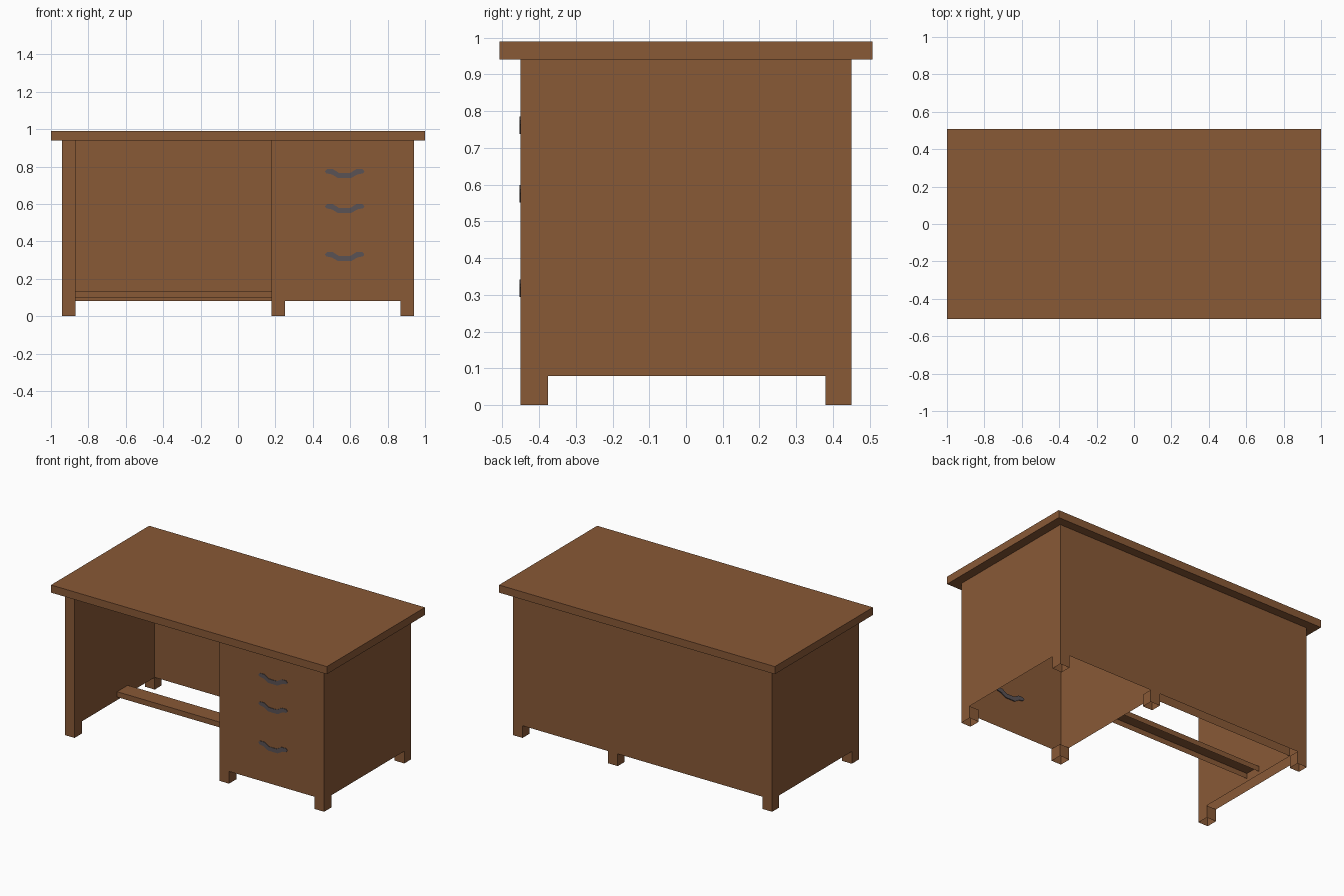
import bpy
import bmesh

if "Cube" in bpy.data.objects:
    bpy.data.objects.remove(bpy.data.objects["Cube"])


def material(name, rgb):
    m = bpy.data.materials.new(name)
    m.diffuse_color = (*rgb, 1)
    m.use_nodes = True
    m.node_tree.nodes["Principled BSDF"].inputs["Base Color"].default_value = m.diffuse_color
    return m


wood = material("brown wood", (0.25, 0.10, 0.037))
metal = material("dark grey metal", (0.10, 0.085, 0.09))


def finish(name, bm, mat):
    me = bpy.data.meshes.new(name)
    bm.to_mesh(me)
    bm.free()
    me.materials.append(mat)
    ob = bpy.data.objects.new(name, me)
    bpy.context.collection.objects.link(ob)
    return ob


def shell(name, outline, z0, z1, mat=wood, top=False, bottom=False):
    """Upright walls along a counterclockwise outline, with optional caps."""
    bm = bmesh.new()
    lo = [bm.verts.new((x, y, z0)) for x, y in outline]
    hi = [bm.verts.new((x, y, z1)) for x, y in outline]
    n = len(outline)
    for i in range(n):
        j = (i + 1) % n
        bm.faces.new((lo[i], lo[j], hi[j], hi[i]))
    if top:
        bm.faces.new(hi)
    if bottom:
        bm.faces.new(lo[::-1])
    return finish(name, bm, mat)


def rect(x0, x1, y0, y1):
    return [(x0, y0), (x1, y0), (x1, y1), (x0, y1)]


# Desk top
shell("desk_top", rect(-1, 1, -0.508, 0.508), 0.94, 0.99, top=True, bottom=True)

# Carcass: left panel, back panel and drawer pedestal, open underneath
shell("carcass", [(-0.94, -0.45), (-0.87, -0.45), (-0.87, 0.38), (0.18, 0.38),
                  (0.18, -0.45), (0.94, -0.45), (0.94, 0.45), (-0.94, 0.45)],
      0.08, 0.94)

# Six hollow feet
for side, x in (("left", -0.94), ("middle", 0.18), ("right", 0.87)):
    for end, y0, y1 in (("front", -0.45, -0.375), ("back", 0.38, 0.45)):
        shell(f"{end}_{side}_foot", rect(x, x + 0.07, y0, y1), 0, 0.08)

# Footrest channel, open underneath
shell("footrest", rect(-0.87, 0.18, -0.01, 0.10), 0.10, 0.135, top=True)

# Drawer handles: thin bowed plates set into the pedestal front
half = [(0.0, 0.003), (0.03, 0.004), (0.062, 0.024), (0.095, 0.024),
        (0.106, 0.012), (0.098, 0.002), (0.068, -0.004), (0.034, -0.024),
        (0.0, -0.024)]
profile = half + [(-x, z) for x, z in half[-2:0:-1]]
for i, zc in enumerate((0.762, 0.575, 0.318)):
    bm = bmesh.new()
    front = bm.faces.new([bm.verts.new((0.57 + x, -0.453, zc + z)) for x, z in profile])
    ext = bmesh.ops.extrude_face_region(bm, geom=[front], use_keep_orig=True)
    for v in ext["geom"]:
        if isinstance(v, bmesh.types.BMVert):
            v.co.y += 0.009
    bmesh.ops.recalc_face_normals(bm, faces=bm.faces)
    finish(f"drawer_handle_{i + 1}", bm, metal)
